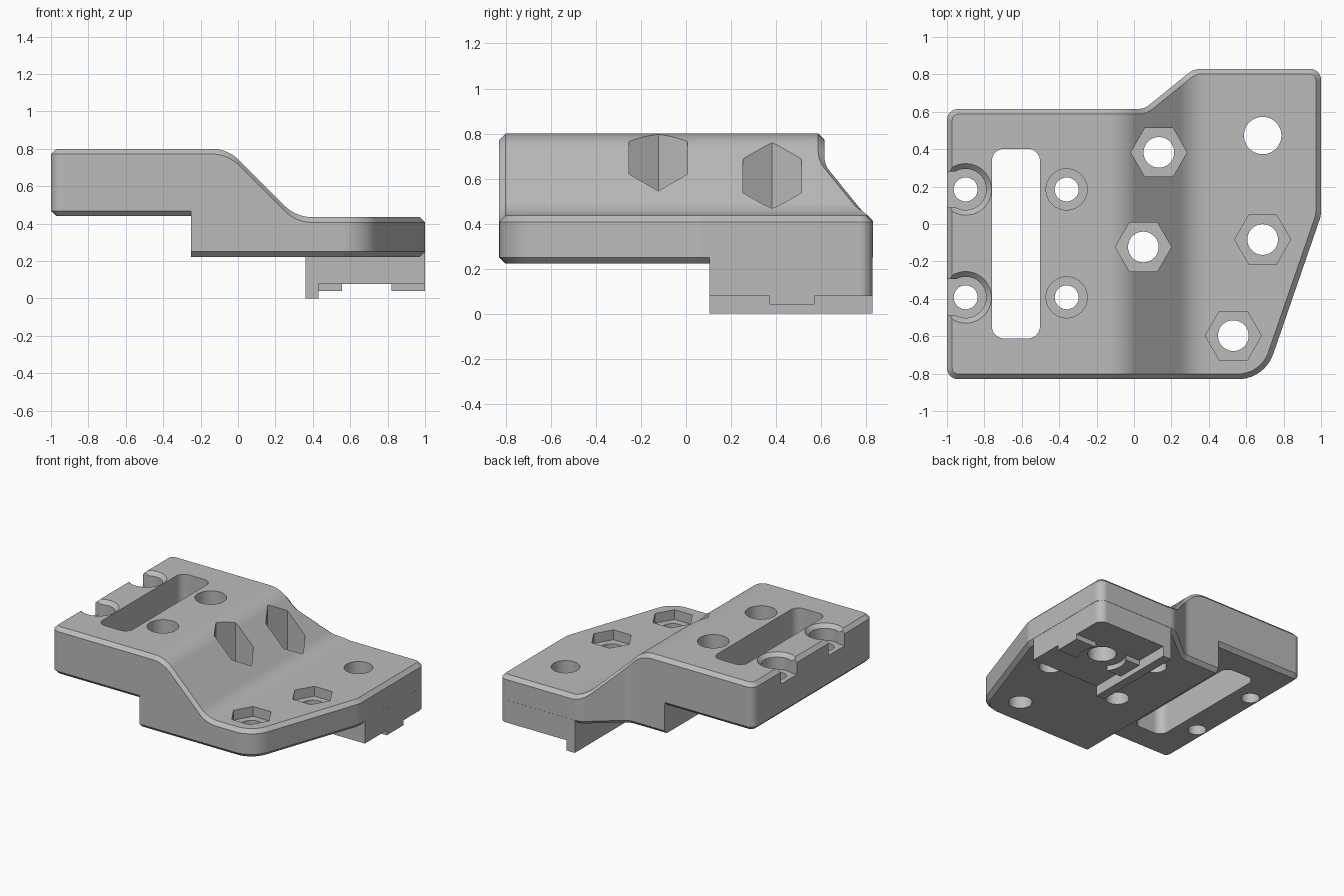
import bpy, bmesh, math
from mathutils import Vector

cube = bpy.data.objects.get("Cube")
if cube:
    bpy.data.objects.remove(cube, do_unlink=True)

# Single grey material
grey = bpy.data.materials.new("matte_grey")
grey.use_nodes = True
GREY = (0.5, 0.5, 0.5, 1)
grey.diffuse_color = GREY
grey.node_tree.nodes["Principled BSDF"].inputs["Base Color"].default_value = GREY

CHAMFER = 0.028
FLOOR = 0.36      # floor of the hexagonal pockets


def fillet(corners, closed=True, steps=10):
    """Round the (x, y, radius) corners of a 2D path."""
    out, n = [], len(corners)
    for i, (x, y, r) in enumerate(corners):
        p = Vector((x, y))
        if r == 0 or (not closed and i in (0, n - 1)):
            out.append(p)
            continue
        u = (Vector(corners[i - 1][:2]) - p).normalized()
        v = (Vector(corners[(i + 1) % n][:2]) - p).normalized()
        half = u.angle(v) / 2
        c = p + (u + v).normalized() * r / math.sin(half)
        a, b = p + u * r / math.tan(half) - c, p + v * r / math.tan(half) - c
        start = math.atan2(a.y, a.x)
        sweep = (math.atan2(b.y, b.x) - start + math.pi) % math.tau - math.pi
        for k in range(steps + 1):
            t = start + sweep * k / steps
            out.append(c + r * Vector((math.cos(t), math.sin(t))))
    return out


def inset(pts, d):
    """Move a counter-clockwise outline inward by d."""
    out = []
    for i, p in enumerate(pts):
        e, f = (p - pts[i - 1]).normalized(), (pts[(i + 1) % len(pts)] - p).normalized()
        m, n = Vector((-e.y, e.x)), Vector((-f.y, f.x))
        out.append(p + (m + n) * d / (1 + m.dot(n)))
    return out


def ring(x, y, r, n=48):
    return [Vector((x + r * math.cos(math.tau * k / n), y + r * math.sin(math.tau * k / n)))
            for k in range(n)]


def rect(x0, x1, y0, y1, r=0):
    return fillet([(x0, y0, r), (x1, y0, r), (x1, y1, r), (x0, y1, r)])


def loft(layers):
    """Closed bmesh from stacked (outline, height) layers."""
    bm = bmesh.new()
    loops = [[bm.verts.new((p.x, p.y, z)) for p in pts] for pts, z in layers]
    n = len(loops[0])
    for lo, hi in zip(loops, loops[1:]):
        for i in range(n):
            j = (i + 1) % n
            bm.faces.new((lo[i], lo[j], hi[j], hi[i]))
    bm.faces.new(loops[0][::-1])
    bm.faces.new(loops[-1])
    return bm


def make(name, bm):
    bmesh.ops.recalc_face_normals(bm, faces=bm.faces[:])
    mesh = bpy.data.meshes.new(name)
    bm.to_mesh(mesh)
    bm.free()
    ob = bpy.data.objects.new(name, mesh)
    bpy.context.collection.objects.link(ob)
    mesh.materials.append(grey)
    return ob


def cut(ob, *layers):
    """Subtract a lofted cutter from an object."""
    tool = make("cutter", loft(layers))
    tool.hide_render = True
    mod = ob.modifiers.new("cut", 'BOOLEAN')
    mod.operation, mod.solver, mod.object = 'DIFFERENCE', 'EXACT', tool
    bpy.context.view_layer.objects.active = ob
    bpy.ops.object.modifier_apply(modifier=mod.name)
    bpy.data.objects.remove(tool, do_unlink=True)


def bore(ob, pts, z0=-0.2, z1=1.0):
    cut(ob, (pts, z0), (pts, z1))


# Side profiles of the stepped plate: top surface and underside
top = fillet([(-1.1, 0.8, 0), (-0.055, 0.8, 0.205), (0.31, 0.435, 0.205), (1.1, 0.435, 0)], False)
under = [Vector(p) for p in ((-1.1, 0.44), (-0.251, 0.44), (-0.25, 0.222), (1.1, 0.222))]


def height(path, x):
    for a, b in zip(path, path[1:]):
        if x <= b.x:
            return a.y + (b.y - a.y) * (x - a.x) / (b.x - a.x)
    return path[-1].y


# Stepped plate: chamfered flat plate, sliced along x, then bent to the profiles
outline = fillet([(-1, -0.83, 0.06), (0.698, -0.83, 0.2), (1, 0.045, 0.15), (1, 0.83, 0.06),
                  (0.32, 0.83, 0.12), (0.055, 0.615, 0.1), (-1, 0.615, 0.06)])
inner = inset(outline, CHAMFER)
bm = loft([(inner, 0), (outline, 1), (outline, 2), (inner, 3)])
for p in top[1:-1] + under[1:-1]:
    bmesh.ops.bisect_plane(bm, geom=bm.verts[:] + bm.edges[:] + bm.faces[:], dist=1e-5,
                           plane_co=(p.x, 0, 0), plane_no=(1, 0, 0))
for v in bm.verts:
    lo, hi, level = height(under, v.co.x), height(top, v.co.x), v.co.z
    if level <= 1:
        v.co.z = lo + CHAMFER * level
    elif level >= 2:
        v.co.z = hi - CHAMFER * (3 - level)
    else:
        v.co.z = lo + CHAMFER + (hi - lo - 2 * CHAMFER) * (level - 1)
plate = make("stepped_plate", bm)

# Long slot
bore(plate, rect(-0.76, -0.503, -0.612, 0.402, 0.065))

# Counterbored screw holes, with the outer pair open to the side
for y in (0.185, -0.392):
    for x in (-0.36, -0.9):
        bore(plate, ring(x, y, 0.064))
        bore(plate, ring(x, y, 0.11), 0.68)
    cut(plate, (ring(-0.9, y, 0.11), 0.8 - CHAMFER), (ring(-0.9, y, 0.148), 0.81))
    bore(plate, rect(-1.1, -0.95, y - 0.097, y + 0.097), 0.68)

# Hexagonal nut pockets with bolt holes
for x, y in ((0.133, 0.383), (0.05, -0.123), (0.688, -0.083), (0.531, -0.597)):
    bore(plate, ring(x, y, 0.15, 6), FLOOR)
    bore(plate, ring(x, y, 0.082))

# Foot block under the back corner
foot = fillet([(0.36, 0.105, 0), (0.999, 0.105, 0), (0.999, 0.829, 0.06), (0.36, 0.829, 0)])
block = make("foot_block", loft([(foot, 0.078), (foot, 0.3)]))
for ob in (plate, block):
    bore(ob, ring(0.688, 0.473, 0.1))

# Locating rib and key below the foot
rib = rect(0.36, 0.43, 0.105, 0.829)
rib = make("locating_rib", loft([(rib, 0), (rib, 0.1)]))
key = rect(0.425, 0.999, 0.37, 0.57)
key = make("locating_key", loft([(key, 0.04), (key, 0.09)]))
bore(key, ring(0.688, 0.473, 0.168))

# Smooth the curved walls, keep the sharp edges
bpy.ops.object.select_all(action='DESELECT')
for ob in (plate, block, rib, key):
    ob.select_set(True)
bpy.context.view_layer.objects.active = plate
bpy.ops.object.shade_smooth_by_angle(angle=math.radians(25))
for ob in (plate, block, key):
    ob.modifiers.new("flat_faces", 'WEIGHTED_NORMAL').keep_sharp = True
